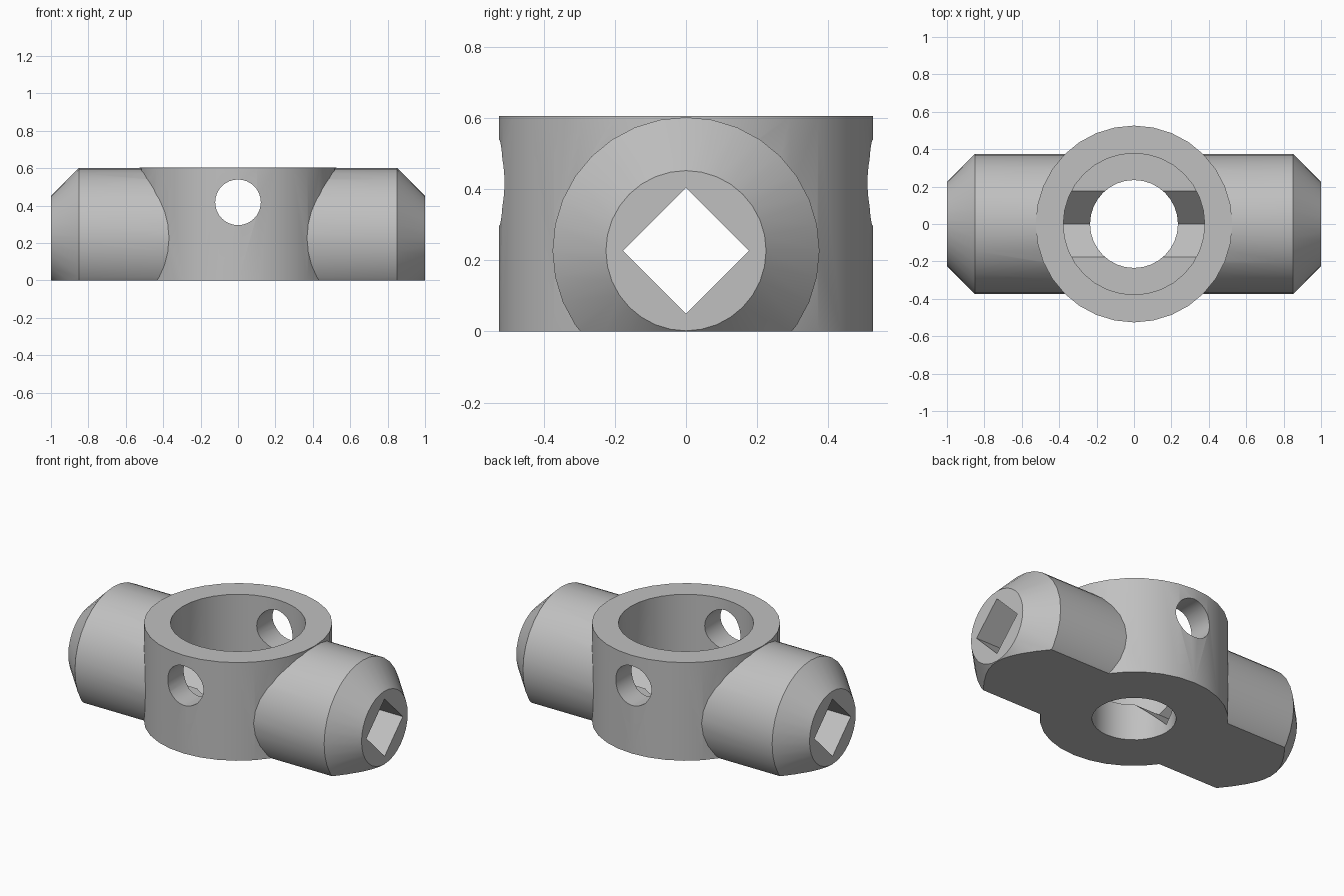
import bpy, bmesh, math
from mathutils import Matrix

if "Cube" in bpy.data.objects:
    bpy.data.objects.remove(bpy.data.objects["Cube"])

SEG = 32
AXIS_Z = 0.227          # height of the cross arm axis

steel = bpy.data.materials.new("plain_grey")
steel.diffuse_color = (0.53, 0.53, 0.53, 1)
steel.use_nodes = True
steel.node_tree.nodes["Principled BSDF"].inputs["Base Color"].default_value = steel.diffuse_color


def lathe(name, profile, matrix, seg=SEG):
    """Closed solid of revolution about local z from (radius, z) rings, capped at both ends."""
    bm = bmesh.new()
    rings = [[bm.verts.new((r * math.cos(2 * math.pi * i / seg),
                            r * math.sin(2 * math.pi * i / seg), z)) for i in range(seg)]
             for r, z in profile]
    for a, b in zip(rings, rings[1:]):
        for i in range(seg):
            j = (i + 1) % seg
            bm.faces.new((a[i], a[j], b[j], b[i]))
    bm.faces.new(rings[0][::-1])
    bm.faces.new(rings[-1])
    bm.transform(matrix)
    bmesh.ops.recalc_face_normals(bm, faces=bm.faces)
    mesh = bpy.data.meshes.new(name)
    bm.to_mesh(mesh)
    bm.free()
    mesh.materials.append(steel)
    obj = bpy.data.objects.new(name, mesh)
    bpy.context.collection.objects.link(obj)
    return obj


def combine(target, tool, operation):
    """Apply a boolean and discard the tool."""
    mod = target.modifiers.new(operation.lower(), 'BOOLEAN')
    mod.operation, mod.solver, mod.object = operation, 'EXACT', tool
    bpy.context.view_layer.objects.active = target
    bpy.ops.object.modifier_apply(modifier=mod.name)
    bpy.data.objects.remove(tool)


upright = Matrix.Identity(4)
along_x = Matrix.Translation((0, 0, AXIS_Z)) @ Matrix.Rotation(math.pi / 2, 4, 'Y')
along_y = Matrix.Translation((0, 0, 0.418)) @ Matrix.Rotation(math.pi / 2, 4, 'X')

# Central ring joined with the chamfered cross arm
hub = lathe("cross_hub", [(0.526, -0.2), (0.526, 0.605)], upright)
arm = lathe("cross_arm", [(0.225, -1), (0.375, -0.85), (0.375, 0.85), (0.225, 1)], along_x)
combine(hub, arm, 'UNION')

# Flat underside
combine(hub, lathe("base_trim", [(3, -1), (3, 0)], upright, 4), 'DIFFERENCE')

# Stepped bore: wide pocket from above, narrower hole through the floor
bore = lathe("stepped_bore", [(0.235, -0.5), (0.235, 0.226), (0.378, 0.226), (0.378, 1)], upright)
combine(hub, bore, 'DIFFERENCE')

# Square channel standing on its corner, through both arms
combine(hub, lathe("square_channel", [(0.177, -1.5), (0.177, 1.5)], along_x, 4), 'DIFFERENCE')

# Round pin hole from front to back
combine(hub, lathe("pin_hole", [(0.122, -1), (0.122, 1)], along_y), 'DIFFERENCE')

# Smooth curved walls, crisp edges
bpy.ops.object.select_all(action='DESELECT')
hub.select_set(True)
bpy.context.view_layer.objects.active = hub
bpy.ops.object.shade_smooth_by_angle(angle=math.radians(25))
